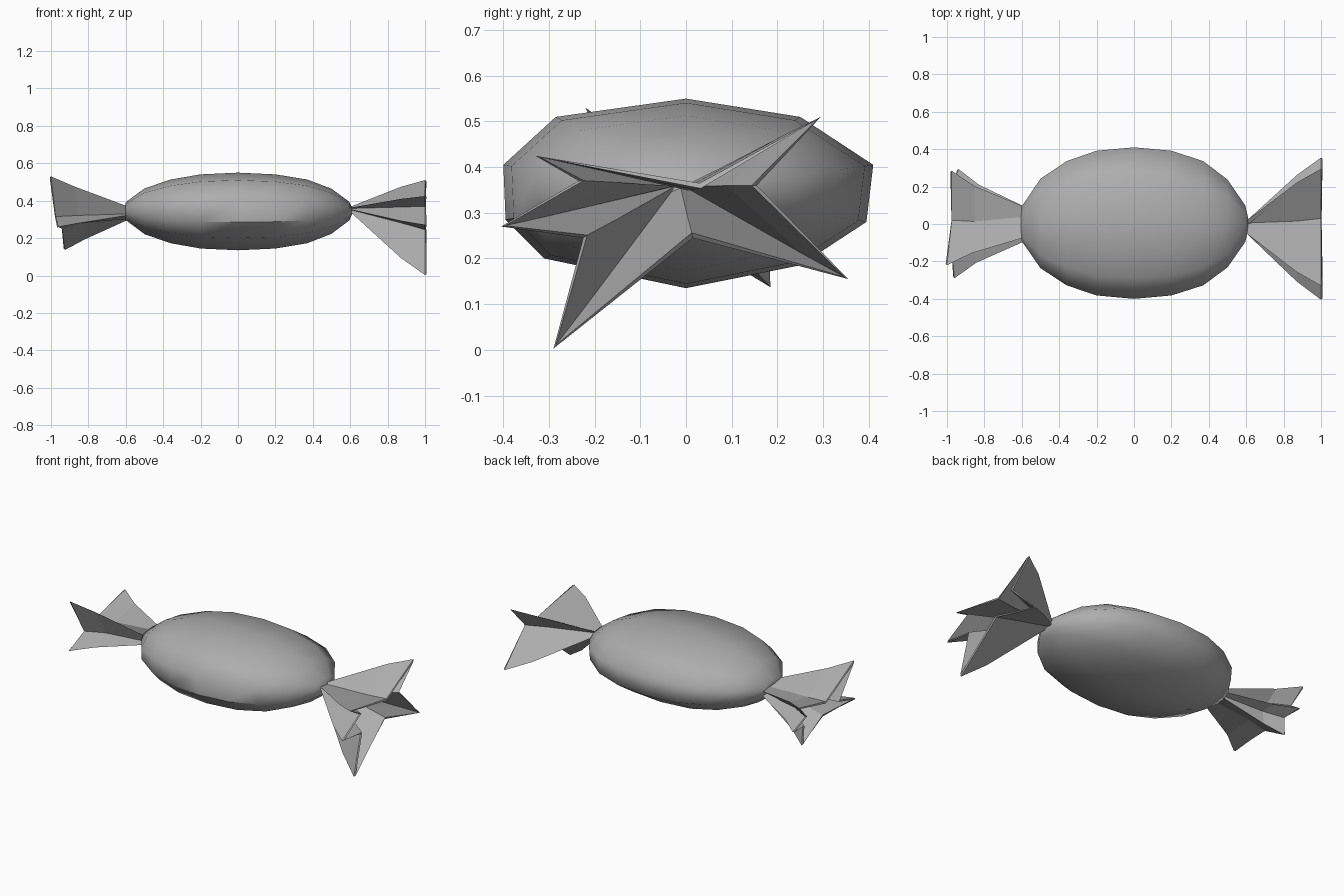
import bpy, bmesh
from mathutils import Vector

if "Cube" in bpy.data.objects:
    bpy.data.objects.remove(bpy.data.objects["Cube"], do_unlink=True)

GREY = (0.42, 0.42, 0.42, 1)
foil = bpy.data.materials.new("wrapper_grey")
foil.use_nodes = True
foil.diffuse_color = GREY
foil.node_tree.nodes["Principled BSDF"].inputs["Base Color"].default_value = GREY


def loft(name, rings, caps=False, smooth=False, sharp=None):
    """Skin a list of equal-length closed rings into one object."""
    bm = bmesh.new()
    rows = [[bm.verts.new(p) for p in ring] for ring in rings]
    n = len(rows[0])
    for a, b in zip(rows, rows[1:]):
        for i in range(n):
            j = (i + 1) % n
            bm.faces.new((a[i], a[j], b[j], b[i]))
    if caps:
        bm.faces.new(rows[0])
        bm.faces.new(rows[-1])
    bmesh.ops.recalc_face_normals(bm, faces=bm.faces)
    for f in bm.faces:
        f.smooth = smooth
    for e in bm.edges:
        if sharp and sharp(e):
            e.smooth = False
    mesh = bpy.data.meshes.new(name)
    bm.to_mesh(mesh)
    bm.free()
    mesh.materials.append(foil)
    obj = bpy.data.objects.new(name, mesh)
    bpy.context.collection.objects.link(obj)
    return obj


# Sweet body: a flattened faceted section scaled along the length
section = [(0, .55), (.25, .51), (.41, .405), (.395, .28), (.25, .185),
           (0, .135), (-.31, .2), (-.395, .285), (-.4, .405), (-.285, .51)]
profile = [(-.605, .1), (-.6, .23), (-.5, .59), (-.36, .82), (-.2, .955), (0, 1),
           (.2, .955), (.37, .82), (.5, .58), (.595, .24), (.612, .06)]
MID = .345
body = [[(x, y * s, MID + (z - MID) * s) for y, z in section] for x, s in profile]


def front_crease(e):
    # fold in the paper along the lower front
    a, b = (v.co for v in e.verts)
    return (abs(a.x - b.x) > .05 and -.25 < a.x + b.x < .7
            and max(a.y, b.y) < -.2 and .27 < min(a.z, b.z) and max(a.z, b.z) < .31)


loft("candy_body", body, caps=True, smooth=True, sharp=front_crease)


def fan(name, neck, neck_size, mouth, bulge):
    """Pleated star-shaped wrapper end: narrow neck, middle ring, open mouth."""
    neck = Vector(neck)
    first, middle, last = [], [], []
    for i, p in enumerate(mouth):
        p = Vector(p)
        d = p - neck
        flat = Vector((0, d.y, d.z)).normalized()
        grow = 1.0 if i % 2 == 0 else .6
        first.append(neck + Vector((0, flat.y * neck_size[0], flat.z * neck_size[1])) * grow)
        push = bulge if i % 2 == 0 else 0
        middle.append(neck + d * .68 + flat * push)
        last.append(p)
    obj = loft(name, [first, middle, last])
    mod = obj.modifiers.new("paper_thickness", "SOLIDIFY")
    mod.thickness = .012
    mod.offset = -1
    return obj


# Wrapper ends: pleat tips alternate with valleys
fan("left_wrapper_fan", (.6, -.015, .358), (.035, .022), [
    (1, .295, .51), (1, .03, .365), (1, -.33, .425), (1, -.235, .37),
    (1, -.405, .27), (1, -.225, .245), (1, -.29, .003), (1, .015, .245),
    (1, .355, .155), (1, .155, .36)], .03)
fan("right_wrapper_fan", (-.595, 0, .335), (.1, .055), [
    (-1, -.22, .53), (-.975, .02, .36), (-.975, .285, .42), (-.96, .2, .33),
    (-.94, .295, .265), (-.93, .18, .25), (-.925, .185, .137), (-.94, 0, .25),
    (-.96, -.29, .26), (-.975, -.12, .315)], .01)
